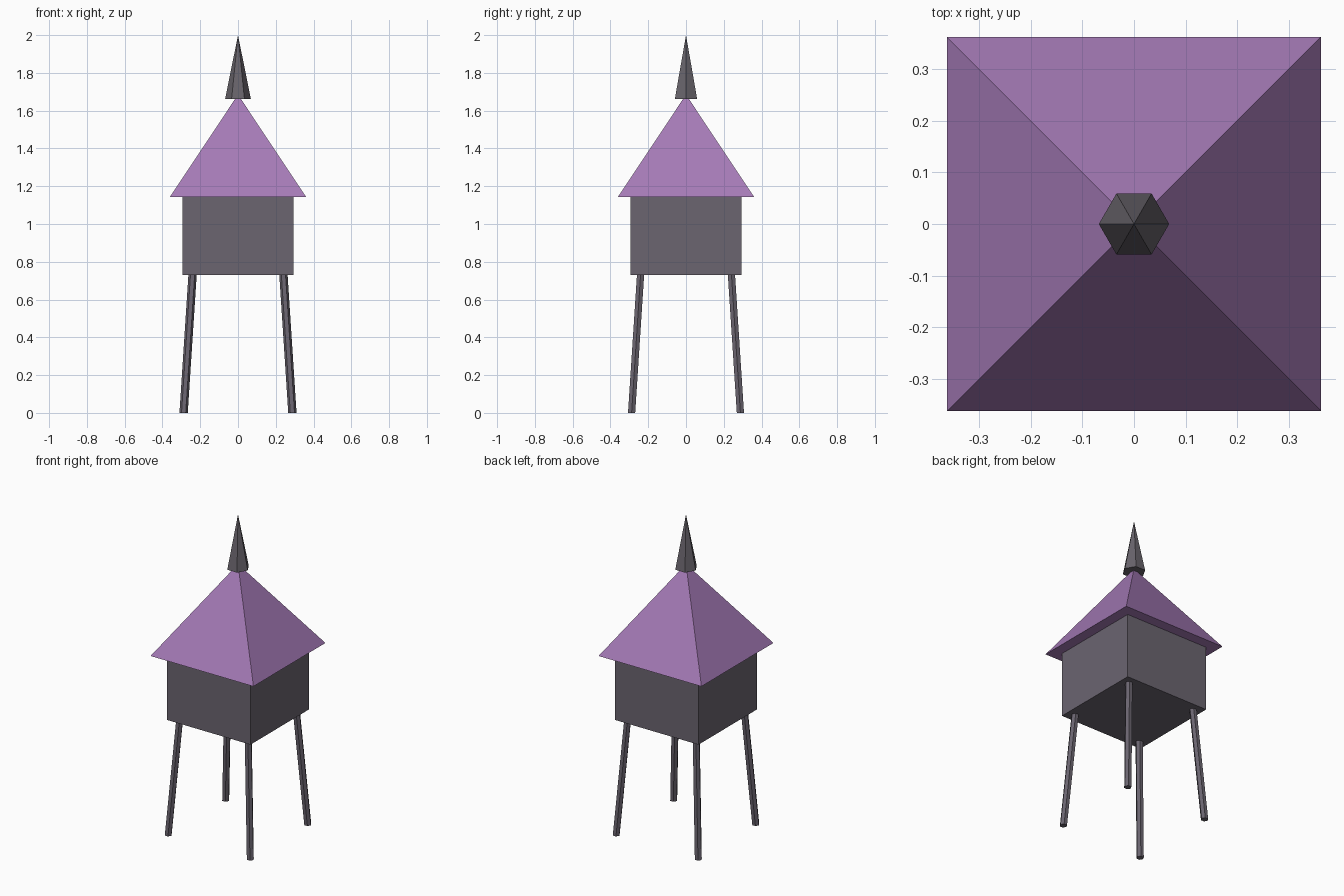
import bpy, bmesh, math
from mathutils import Matrix

if "Cube" in bpy.data.objects:
    bpy.data.objects.remove(bpy.data.objects["Cube"])


def material(name, rgb):
    m = bpy.data.materials.new(name)
    m.diffuse_color = (*rgb, 1)
    m.use_nodes = True
    m.node_tree.nodes["Principled BSDF"].inputs["Base Color"].default_value = m.diffuse_color
    return m


SLATE = material("slate grey", (0.147, 0.130, 0.163))
PURPLE = material("roof purple", (0.376, 0.195, 0.470))
IRON = material("iron grey", (0.138, 0.126, 0.146))


def prism(name, sides, r_low, r_high, z_low, z_high, mat, low=(0, 0), high=(0, 0)):
    """Flat-sided prism, pyramid or leaning post; low/high are the end centres."""
    bm = bmesh.new()
    bmesh.ops.create_cone(bm, cap_ends=True, segments=sides, radius1=r_low,
                          radius2=r_high, depth=1,
                          matrix=Matrix.Rotation(math.pi / sides, 4, 'Z'))
    for v in bm.verts:
        c, z = (low, z_low) if v.co.z < 0 else (high, z_high)
        v.co = (v.co.x + c[0], v.co.y + c[1], z)
    bmesh.ops.remove_doubles(bm, verts=bm.verts, dist=1e-5)
    bmesh.ops.recalc_face_normals(bm, faces=bm.faces)
    me = bpy.data.meshes.new(name)
    bm.to_mesh(me)
    bm.free()
    me.materials.append(mat)
    ob = bpy.data.objects.new(name, me)
    bpy.context.collection.objects.link(ob)
    return ob


R2 = math.sqrt(2)

# Square cabin, overhanging pyramid roof and hexagonal spire
prism("cabin", 4, 0.294 * R2, 0.294 * R2, 0.73, 1.145, SLATE)
prism("roof", 4, 0.361 * R2, 0, 1.143, 1.685, PURPLE)
prism("spire", 6, 0.068, 0, 1.662, 2.0, IRON)

# Four splayed legs
for y_name, sy in (("front", -1), ("back", 1)):
    for x_name, sx in (("left", -1), ("right", 1)):
        prism(f"{y_name}_{x_name}_leg", 6, 0.022, 0.022, 0, 0.74, SLATE,
              low=(sx * 0.288, sy * 0.288), high=(sx * 0.24, sy * 0.24))
